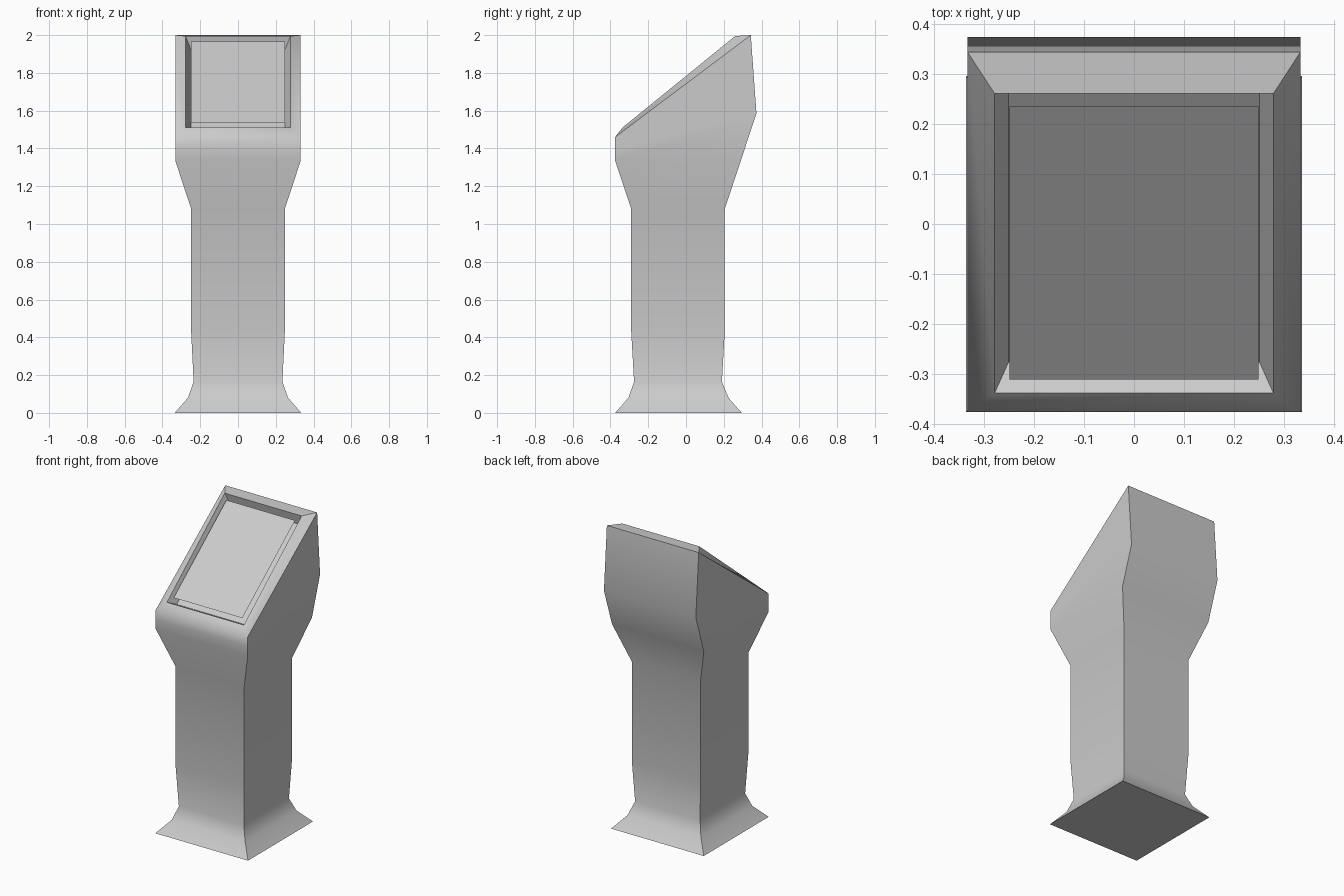
import bpy, bmesh, math

if "Cube" in bpy.data.objects:
    bpy.data.objects.remove(bpy.data.objects["Cube"])


def finish(name, bm, smooth=True):
    mesh = bpy.data.meshes.new(name)
    bm.to_mesh(mesh)
    bm.free()
    obj = bpy.data.objects.new(name, mesh)
    bpy.context.collection.objects.link(obj)
    if smooth:
        bpy.ops.object.select_all(action='DESELECT')
        bpy.context.view_layer.objects.active = obj
        obj.select_set(True)
        bpy.ops.object.shade_smooth_by_angle(angle=math.radians(42))
    return obj


def ring(bm, hw, yf, zf, yb, zb):
    """Rectangular loop: half width, front (y, z), back (y, z)."""
    return [bm.verts.new(p) for p in
            ((-hw, yf, zf), (hw, yf, zf), (hw, yb, zb), (-hw, yb, zb))]


# Housing: flared foot, column, head, raised bezel and screen recess
sections = [
    (0.335, -0.375, 0.0, 0.295, 0.0),
    (0.265, -0.305, 0.08, 0.225, 0.08),
    (0.235, -0.275, 0.165, 0.19, 0.165),
    (0.248, -0.29, 0.43, 0.205, 0.43),
    (0.248, -0.29, 1.08, 0.205, 1.08),
    (0.332, -0.375, 1.335, 0.29, 1.335),
    (0.332, -0.375, 1.40, 0.373, 1.585),
    (0.332, -0.375, 1.46, 0.343, 2.0),      # outer edge of bezel
    (0.278, -0.337, 1.51, 0.26, 1.995),     # inner rim
    (0.25, -0.275, 1.48, 0.277, 1.925),     # recess floor
]
bm = bmesh.new()
loops = [ring(bm, *s) for s in sections]
for a, b in zip(loops, loops[1:]):
    for i in range(4):
        j = (i + 1) % 4
        bm.faces.new((a[i], a[j], b[j], b[i]))
bm.faces.new(loops[0][::-1])
bm.faces.new(loops[-1])
finish("kiosk_housing", bm)

# Screen: thin sheet held just inside the rim
bm = bmesh.new()
bm.faces.new(ring(bm, 0.248, -0.31, 1.537, 0.235, 1.967))
finish("screen_panel", bm, smooth=False)
